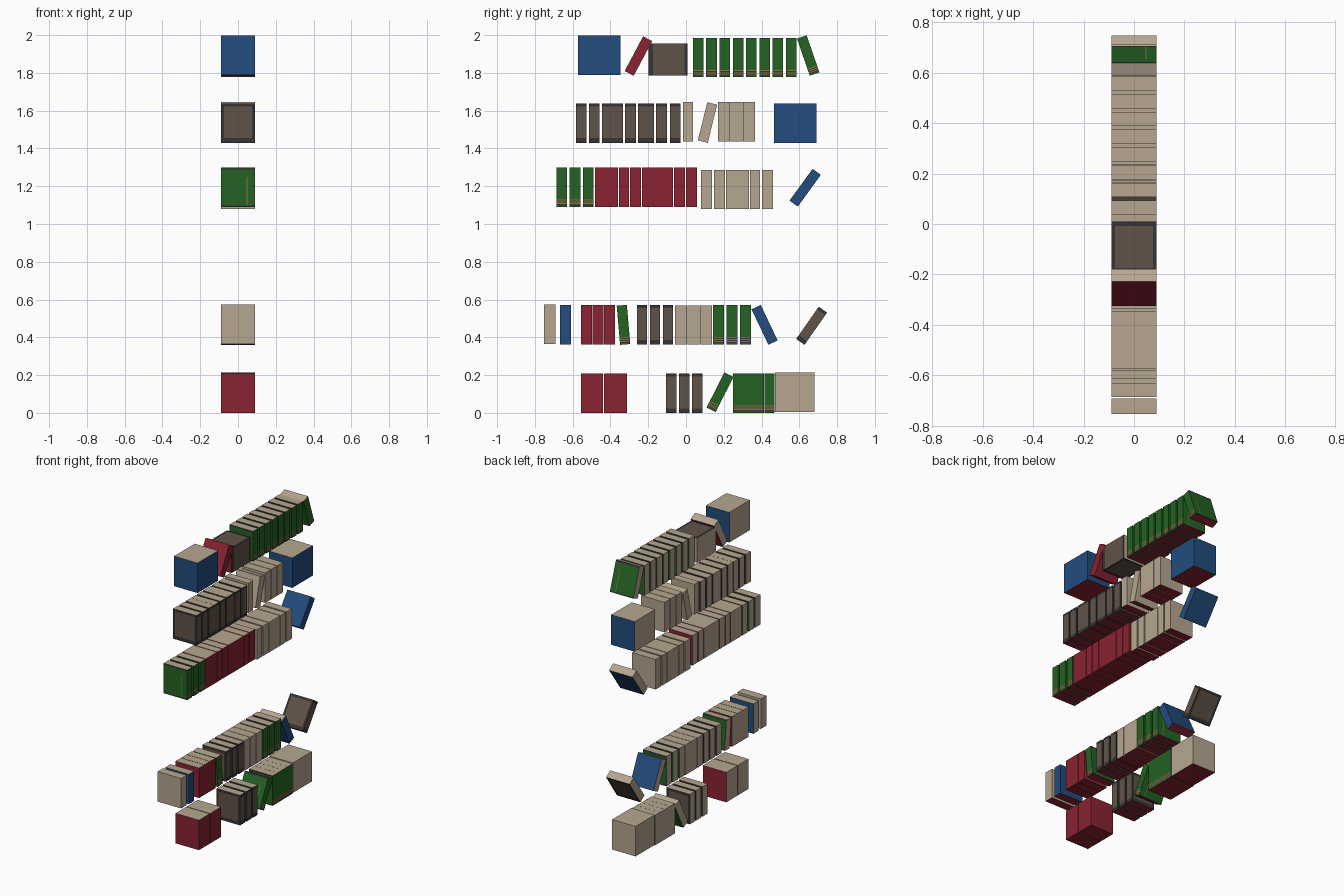
import bpy, bmesh, math

if "Cube" in bpy.data.objects:
    bpy.data.objects.remove(bpy.data.objects["Cube"])

H, D = 0.208, 0.18          # book height and depth


def material(name, rgb):
    m = bpy.data.materials.new(name)
    lin = [((c / 255 + 0.055) / 1.055) ** 2.4 for c in rgb]
    m.diffuse_color = (*lin, 1)
    m.use_nodes = True
    m.node_tree.nodes["Principled BSDF"].inputs["Base Color"].default_value = m.diffuse_color
    return m


COLOURS = {
    "cream": (182, 166, 144), "red": (138, 35, 50), "blue": (35, 76, 125),
    "green": (36, 98, 36), "brown": (97, 83, 72), "charcoal": (54, 52, 52),
    "gold": (140, 125, 50),
}
NAMES = list(COLOURS)
MATS = [material(n, c) for n, c in COLOURS.items()]


# Decorative cut lines across the cover: (x cuts, z cuts)
CUTS = {
    "brown": ([-0.075, 0.075], [-0.08, 0.088]),
    "green": ([0.046, 0.05], [-0.096, -0.09, -0.085, -0.08, -0.075, -0.07, -0.065, 0.055, 0.094]),
}


def face_colour(colour, n, c):
    if n.z > 0.5 or n.x < -0.5:          # page edges
        return "cream"
    if n.z < -0.5:                       # underside
        return "red"
    if colour == "brown":                # dark border and spine ends
        if c.z > 0.088 or c.z < -0.08 or (abs(n.y) > 0.5 and abs(c.x) > 0.075):
            return "charcoal"
    if colour == "green":
        if n.x > 0.5:                    # spine band with gold rules
            if -0.09 < c.z < -0.085 or -0.08 < c.z < -0.075 or -0.07 < c.z < -0.065:
                return "gold"
            if -0.096 < c.z < -0.065:
                return "charcoal"
        else:                            # cover edges and gold rule
            if c.z > 0.094 or c.z < -0.096:
                return "charcoal"
            if 0.046 < c.x < 0.05 and -0.096 < c.z < 0.055:
                return "gold"
    return colour


count = 0


def book(colour, y, z, width=0.054, lean=0):
    """One book centred at y, z; positive lean tips the top towards +y."""
    global count
    count += 1
    bm = bmesh.new()
    bmesh.ops.create_cube(bm, size=1)
    for v in bm.verts:
        v.co.x *= D
        v.co.y *= width
        v.co.z *= H
    xs, zs = CUTS.get(colour, ([], []))
    planes = [((x, 0, 0), (1, 0, 0)) for x in xs] + [((0, 0, k), (0, 0, 1)) for k in zs]
    for co, no in planes:
        bmesh.ops.bisect_plane(bm, geom=bm.verts[:] + bm.edges[:] + bm.faces[:],
                               plane_co=co, plane_no=no)
    bm.normal_update()
    for f in bm.faces:
        f.material_index = NAMES.index(face_colour(colour, f.normal, f.calc_center_median()))
    me = bpy.data.meshes.new(colour + "_book")
    bm.to_mesh(me)
    bm.free()
    for m in MATS:
        me.materials.append(m)
    ob = bpy.data.objects.new(f"{colour}_book_{count:02d}", me)
    ob.location = (0, y, z)
    ob.rotation_euler.x = -math.radians(lean)
    bpy.context.collection.objects.link(ob)


def run(colour, z, start, width, n=1, pitch=0):
    """A run of upright books from y = start."""
    for i in range(n):
        book(colour, start + i * pitch + width / 2, z, width)


# Bottom row
run("red", 0.1045, -0.556, 0.117)
run("red", 0.1045, -0.435, 0.122)
run("brown", 0.1045, -0.106, 0.055, 3, 0.069)
book("green", 0.180, 0.109, lean=27)
run("green", 0.1045, 0.249, 0.0545, 4, 0.0553)
run("cream", 0.109, 0.4715, 0.2095)

# Second row
run("cream", 0.469, -0.7525, 0.061)
run("blue", 0.466, -0.668, 0.058)
run("red", 0.466, -0.556, 0.0585, 3, 0.061)
book("green", -0.331, 0.466, lean=-5)
run("brown", 0.466, -0.26, 0.054, 3, 0.069)
run("cream", 0.465, -0.058, 0.063, 3, 0.066)
run("green", 0.466, 0.143, 0.057, 3, 0.0715)
book("blue", 0.416, 0.466, lean=-25.5)
book("brown", 0.665, 0.461, lean=35)

# Third row
run("green", 1.195, -0.686, 0.056, 3, 0.0705)
for start, width in [(-0.482, 0.122), (-0.355, 0.053), (-0.297, 0.058),
                     (-0.233, 0.164), (-0.064, 0.058), (0.0, 0.058)]:
    run("red", 1.195, start, width)
for start, width in [(0.079, 0.058), (0.148, 0.058), (0.212, 0.122),
                     (0.339, 0.053), (0.403, 0.058)]:
    run("cream", 1.183, start, width)
book("blue", 0.631, 1.192, lean=36)

# Fourth row
run("brown", 1.534, -0.583, 0.056, 2, 0.069)
run("brown", 1.534, -0.445, 0.055, 2, 0.056)
for start, width in [(-0.323, 0.058), (-0.254, 0.085), (-0.159, 0.058), (-0.085, 0.056)]:
    run("brown", 1.534, start, width)
run("cream", 1.542, -0.016, 0.053)
book("cream", 0.114, 1.537, lean=14)
run("cream", 1.542, 0.17, 0.062, 3, 0.066)
run("blue", 1.533, 0.466, 0.225)

# Top row, with a stack of three lying flat
run("blue", 1.894, -0.572, 0.226)
book("red", -0.252, 1.889, lean=28)
for z in (1.814, 1.8705, 1.927):
    book("brown", -0.095, z, 0.0565, lean=90)
run("green", 1.881, 0.037, 0.056, 8, 0.0702)
book("green", 0.647, 1.892, lean=-19)
